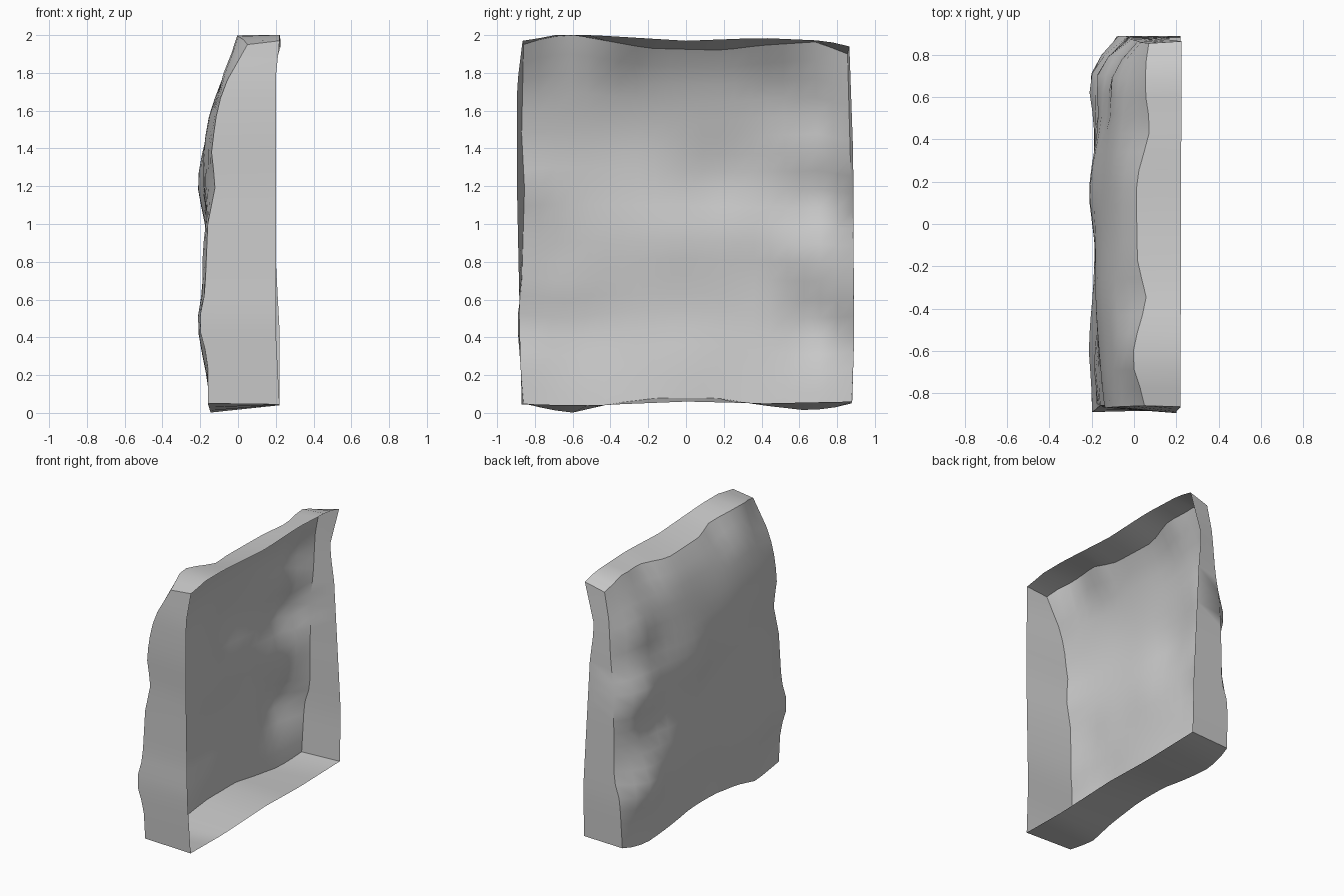
import bpy, bmesh
from math import exp

if "Cube" in bpy.data.objects:
    bpy.data.objects.remove(bpy.data.objects["Cube"])

NY, NZ = 20, 20


def interp(points, t):
    """Piecewise linear profile lookup."""
    if t <= points[0][0]:
        return points[0][1]
    for (a, va), (b, vb) in zip(points, points[1:]):
        if t <= b:
            return va + (vb - va) * (t - a) / (b - a)
    return points[-1][1]


# Depth (x) of the rock face along z: left edge, middle, right edge
LEFT = [(.05, -.16), (.28, -.16), (.47, -.21), (.64, -.175), (1, -.16), (1.2, -.12),
        (1.38, -.14), (1.55, -.12), (1.72, -.08), (1.95, .05)]
MID = [(.04, -.14), (.25, -.165), (.5, -.19), (.7, -.18), (.95, -.165), (1.2, -.18),
       (1.4, -.17), (1.6, -.135), (1.8, -.07), (1.95, .03)]
RIGHT = [(.05, -.09), (.4, -.08), (.55, -.03), (.8, -.03), (1.2, -.02), (1.4, .01),
         (1.7, .03), (1.85, .06), (1.95, .08)]

# Bumps and dents on the face: y, z, height in x, radius
BUMPS = [(.73, .47, -.08, .19), (.76, 1.13, -.08, .17), (.57, .85, .03, .13),
         (.4, .74, -.015, .15), (.73, 1.57, -.04, .13), (.52, 1.4, .02, .13),
         (.15, 1.22, -.035, .2), (-.3, 1.5, -.015, .25), (.45, 1.6, .01, .2),
         (-.65, 1.95, -.05, .14), (-.35, 1.93, .03, .1), (.45, 1.93, .04, .15),
         (-.55, .42, -.025, .22), (-.7, .85, -.02, .15), (0, .25, .015, .2),
         (-.05, .92, .015, .18)]

# Outline of the face and of the open rim behind it
FACE_L = [(0, -.86), (.46, -.895), (.65, -.87), (1.2, -.855), (1.5, -.87), (2, -.86)]
FACE_R = [(0, .875), (.35, .89), (1, .885), (1.4, .87), (2, .855)]
FACE_B = [(-.87, .05), (-.75, .02), (-.62, 0), (-.4, .05), (-.15, .08), (.15, .08),
          (.4, .04), (.62, .015), (.75, .02), (.87, .05)]
FACE_T = [(-.86, 1.95), (-.75, 1.99), (-.6, 2), (-.2, 1.93), (.2, 1.92), (.4, 1.945),
          (.72, 1.965), (.86, 1.9)]
RIM_L = [(0, -.87), (.46, -.88), (1.2, -.895), (1.75, -.895), (2, -.865)]
RIM_R = [(0, .88), (.35, .89), (1.4, .885), (2, .865)]
RIM_B = [(-.87, .045), (-.5, .04), (0, .06), (.4, .05), (.87, .06)]
RIM_T = [(-.86, 1.97), (-.7, 2), (-.5, 2), (0, 1.97), (.4, 1.985), (.75, 1.97), (.87, 1.94)]
RIM_XL = [(0, .22), (.4, .2), (1.8, .2), (2, .22)]
RIM_XR = [(0, .22), (.4, .22), (1, .19), (1.4, .17), (1.68, .14), (2, .225)]


def outline(u, v, sides):
    """Position (y, z) inside a four-sided outline."""
    left, right, bottom, top = sides
    y0, z0 = -.875 + 1.75 * u, 2 * v
    a, b = interp(left, z0), interp(right, z0)
    c, d = interp(bottom, y0), interp(top, y0)
    return a + (b - a) * u, c + (d - c) * v


def face_point(u, v):
    y, z = outline(u, v, (FACE_L, FACE_R, FACE_B, FACE_T))
    s = abs(2 * u - 1)
    w = s ** 4
    edge = interp(LEFT if u < .5 else RIGHT, z)
    x = interp(MID, z) * (1 - w) + edge * w
    fade = 1 - s ** 10
    for by, bz, h, r in BUMPS:
        x += fade * h * exp(-((y - by) ** 2 + (z - bz) ** 2) / (r * r))
    return max(x, -.225), y, z


def rim_point(u, v):
    y, z = outline(u, v, (RIM_L, RIM_R, RIM_B, RIM_T))
    x = interp(RIM_XL, 2 * v) * (1 - u) + interp(RIM_XR, 2 * v) * u
    return x, y, z


bm = bmesh.new()

# Bumpy rock face
grid = [[bm.verts.new(face_point(i / NY, j / NZ)) for i in range(NY + 1)] for j in range(NZ + 1)]
for j in range(NZ):
    for i in range(NY):
        bm.faces.new((grid[j][i], grid[j + 1][i], grid[j + 1][i + 1], grid[j][i + 1]))

# Four walls from the face border back to the open rim
loop = ([(i, 0) for i in range(NY)] + [(NY, j) for j in range(NZ)]
        + [(i, NZ) for i in range(NY, 0, -1)] + [(0, j) for j in range(NZ, 0, -1)])
rim = [bm.verts.new(rim_point(i / NY, j / NZ)) for i, j in loop]
for k, (i, j) in enumerate(loop):
    n = (k + 1) % len(loop)
    p, q = loop[n]
    bm.faces.new((grid[j][i], grid[q][p], rim[n], rim[k]))

mesh = bpy.data.meshes.new("rock_wall_panel")
bm.to_mesh(mesh)
bm.free()
panel = bpy.data.objects.new("rock_wall_panel", mesh)
bpy.context.collection.objects.link(panel)
bpy.context.view_layer.objects.active = panel
panel.select_set(True)
bpy.ops.object.shade_smooth_by_angle(angle=.7)
